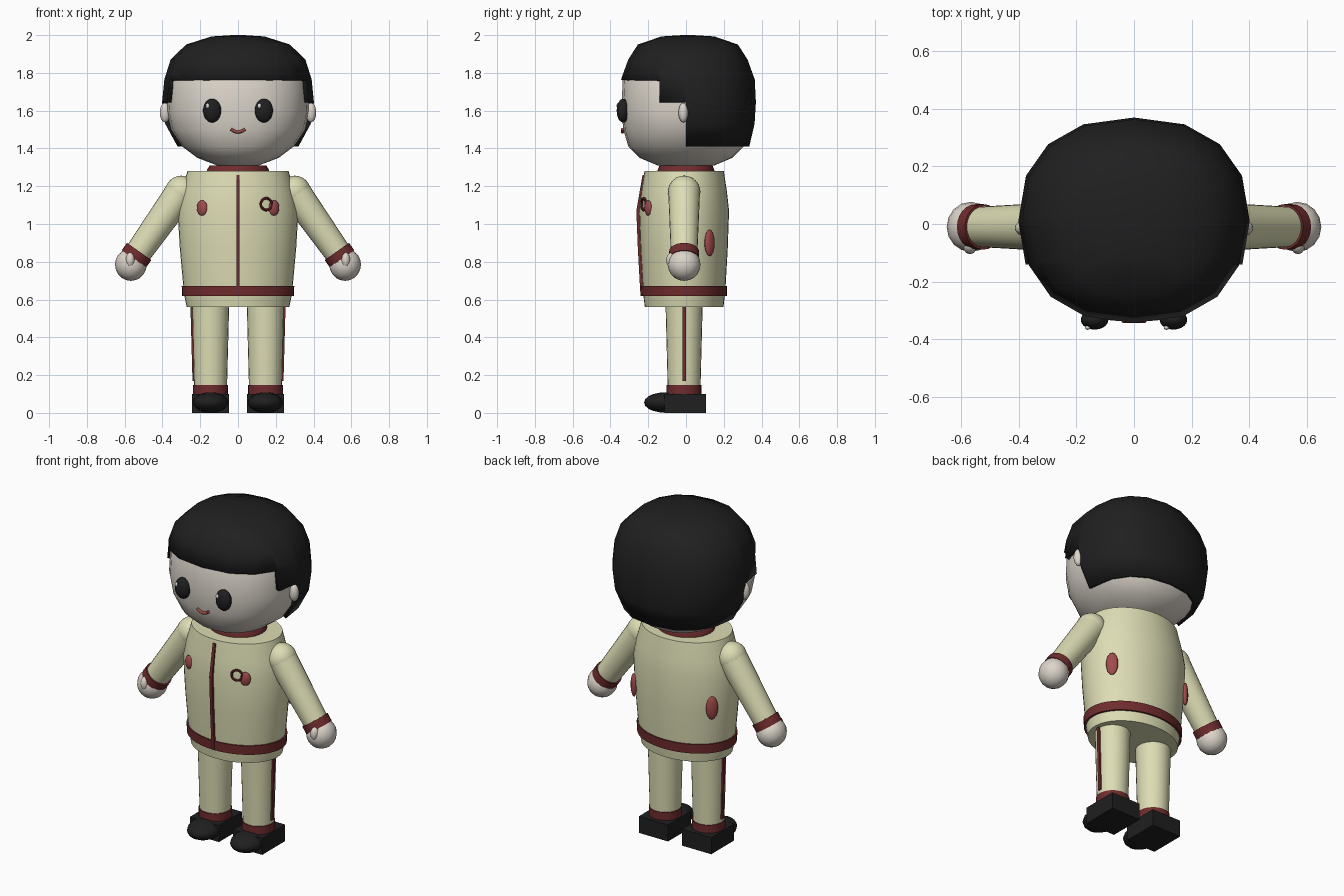
import bpy, bmesh, math
from mathutils import Vector

if "Cube" in bpy.data.objects:
    bpy.data.objects.remove(bpy.data.objects["Cube"], do_unlink=True)


def material(name, rgb):
    m = bpy.data.materials.new(name)
    m.use_nodes = True
    m.diffuse_color = (*rgb, 1)
    m.node_tree.nodes["Principled BSDF"].inputs["Base Color"].default_value = (*rgb, 1)
    return m


CREAM = material("cream cloth", (0.72, 0.72, 0.46))
SKIN = material("pale skin", (0.71, 0.66, 0.59))
TRIM = material("dark red trim", (0.16, 0.025, 0.027))
PATCH = material("red patch", (0.36, 0.07, 0.07))
BLACK = material("soft black", (0.014, 0.014, 0.014))
WHITE = material("eye shine", (0.75, 0.75, 0.75))


def finish(obj, name, mat, angle=40):
    obj.name = name
    obj.data.materials.clear()
    obj.data.materials.append(mat)
    bpy.ops.object.select_all(action="DESELECT")
    obj.select_set(True)
    bpy.context.view_layer.objects.active = obj
    if angle:
        bpy.ops.object.shade_smooth_by_angle(angle=math.radians(angle))
    return obj


def from_bmesh(bm, name, mat, angle=40):
    bmesh.ops.recalc_face_normals(bm, faces=bm.faces)
    me = bpy.data.meshes.new(name)
    bm.to_mesh(me)
    bm.free()
    obj = bpy.data.objects.new(name, me)
    bpy.context.collection.objects.link(obj)
    return finish(obj, name, mat, angle)


def skin_rings(bm, rings):
    # Join successive vertex loops and cap both ends
    n = len(rings[0])
    for a, b in zip(rings, rings[1:]):
        for i in range(n):
            j = (i + 1) % n
            bm.faces.new((a[i], a[j], b[j], b[i]))
    bm.faces.new(rings[0])
    bm.faces.new(rings[-1])


def loft_mesh(profile, seg, power):
    # Oval rings (z, rx, ry); a power below 1 makes them squarer
    bm = bmesh.new()
    rings = []
    for z, rx, ry in profile:
        ring = []
        for i in range(seg):
            t = 2 * math.pi * i / seg
            c, s = math.cos(t), math.sin(t)
            ring.append(bm.verts.new((rx * math.copysign(abs(c) ** power, c),
                                      ry * math.copysign(abs(s) ** power, s), z)))
        rings.append(ring)
    skin_rings(bm, rings)
    return bm


def loft(name, profile, mat, loc=(0, 0, 0), seg=32, power=1.0, axis=None):
    obj = from_bmesh(loft_mesh(profile, seg, power), name, mat)
    obj.location = loc
    if axis:
        obj.rotation_mode = "QUATERNION"
        obj.rotation_quaternion = axis.to_track_quat("Z", "Y")
    return obj


def ball(name, loc, radii, mat, seg=20, rings=12):
    bpy.ops.mesh.primitive_uv_sphere_add(segments=seg, ring_count=rings, location=loc)
    obj = bpy.context.object
    obj.scale = radii
    return finish(obj, name, mat, 60)


def strip(name, path, half_width, half_depth, mat):
    bm = bmesh.new()
    w, d = Vector(half_width), Vector(half_depth)
    rings = [[bm.verts.new(Vector(p) + o) for o in (w + d, w - d, -w - d, d - w)] for p in path]
    skin_rings(bm, rings)
    return from_bmesh(bm, name, mat, 0)


# Head
loft("head", [(1.298, 0.03, 0.04), (1.31, 0.11, 0.15), (1.35, 0.215, 0.245), (1.41, 0.295, 0.305),
              (1.5, 0.355, 0.332), (1.6, 0.377, 0.342), (1.765, 0.367, 0.335),
              (1.87, 0.32, 0.29), (1.93, 0.24, 0.23)], SKIN, seg=24, power=0.88)

# Hair cap with a stepped edge: fringe, sideburn, back
bm = loft_mesh([(1.41, 0.32, 0.325), (1.53, 0.385, 0.353), (1.645, 0.402, 0.36), (1.765, 0.39, 0.354),
                (1.87, 0.357, 0.316), (1.95, 0.275, 0.265), (1.993, 0.14, 0.14), (2.0, 0.03, 0.03)],
               16, 0.86)
bmesh.ops.translate(bm, verts=bm.verts, vec=(0, 0.01, 0))
for y in (-0.14, 0.0):
    bmesh.ops.bisect_plane(bm, geom=bm.verts[:] + bm.edges[:] + bm.faces[:],
                           plane_co=(0, y, 0), plane_no=(0, 1, 0))


def below_hairline(face):
    c = face.calc_center_median()
    edge = 1.765 if c.y < -0.14 else 1.645 if c.y < 0 else 1.412
    return c.z < edge


bmesh.ops.delete(bm, geom=[f for f in bm.faces if below_hairline(f)], context="FACES")
hair = from_bmesh(bm, "hair", BLACK)
shell = hair.modifiers.new("thickness", "SOLIDIFY")
shell.thickness = 0.025
shell.offset = -1

# Mouth
curve = bpy.data.curves.new("mouth", "CURVE")
curve.dimensions = "3D"
curve.bevel_depth = 0.008
curve.use_fill_caps = True
spline = curve.splines.new("POLY")
spline.points.add(8)
for i, pt in enumerate(spline.points):
    u = i / 4 - 1
    pt.co = (0.038 * u, -0.336, 1.487 + 0.016 * u * u, 1)
mouth = bpy.data.objects.new("mouth", curve)
bpy.context.collection.objects.link(mouth)
mouth.data.materials.append(PATCH)

# Jacket, belt and collar
loft("jacket", [(0.56, 0.272, 0.208), (0.615, 0.283, 0.215), (0.675, 0.29, 0.22), (0.87, 0.308, 0.231),
                (1.07, 0.32, 0.238), (1.17, 0.3, 0.227), (1.28, 0.268, 0.21)], CREAM, (0, -0.01, 0), 40)
loft("belt", [(0.618, 0.296, 0.226), (0.673, 0.298, 0.228)], TRIM, (0, -0.01, 0), 40)
loft("collar", [(1.27, 0.165, 0.15), (1.285, 0.165, 0.15), (1.31, 0.15, 0.14)], TRIM)
strip("jacket_placket", [(0, -0.233, 0.62), (0, -0.247, 0.87), (0, -0.255, 1.07), (0, -0.222, 1.26)],
      (0.009, 0, 0), (0, 0.008, 0), TRIM)

# Round badge on the left chest
bpy.ops.mesh.primitive_torus_add(major_radius=0.031, minor_radius=0.007, major_segments=24,
                                 minor_segments=8, location=(0.15, -0.224, 1.105),
                                 rotation=(math.pi / 2, 0, math.radians(21)))
finish(bpy.context.object, "chest_badge_ring", TRIM)

for s, side in ((1, "left"), (-1, "right")):
    # Face details
    ball(side + "_eye", (0.137 * s, -0.333, 1.6), (0.048, 0.034, 0.063), BLACK)
    ball(side + "_eye_shine", (0.137 * s - 0.024, -0.36, 1.626), (0.01, 0.008, 0.014), WHITE, 10, 6)
    ball(side + "_ear", (0.386 * s, -0.014, 1.59), (0.028, 0.026, 0.052), SKIN)

    # Cloth patches on chest and back
    chest = ball(side + "_chest_patch", (0.19 * s, -0.2, 1.085), (0.031, 0.016, 0.041), PATCH, 10, 8)
    chest.rotation_euler.z = math.radians(27 * s)
    back = ball(side + "_back_patch", (0.262 * s, 0.125, 0.9), (0.018, 0.034, 0.07), PATCH, 10, 8)
    back.rotation_euler.z = math.radians(43 * s)

    # Arm, cuff and hand
    shoulder = Vector((0.3 * s, -0.01, 1.17))
    wrist = Vector((0.537 * s, -0.01, 0.835))
    axis = (wrist - shoulder).normalized()
    length = (wrist - shoulder).length
    ball(side + "_shoulder", shoulder, (0.086, 0.086, 0.086), CREAM)
    loft(side + "_sleeve", [(0, 0.084, 0.084), (length, 0.07, 0.07)], CREAM, shoulder, 24, axis=axis)
    loft(side + "_cuff", [(-0.024, 0.079, 0.079), (0.024, 0.079, 0.079)], TRIM, wrist, 24, axis=axis)
    ball(side + "_hand", (0.567 * s, -0.01, 0.785), (0.084, 0.087, 0.086), SKIN, 16, 10)
    ball(side + "_thumb", (0.57 * s, -0.075, 0.808), (0.025, 0.03, 0.042), SKIN, 12, 8)

    # Leg, side stripe and ankle band
    x = 0.145 * s
    loft(side + "_leg", [(0.1, 0.086, 0.086), (0.6, 0.099, 0.099)], CREAM, (x, -0.01, 0), 24)
    strip(side + "_leg_stripe", [(0.233 * s, -0.01, 0.17), (0.244 * s, -0.01, 0.57)],
          (0, 0.009, 0), (0.008, 0, 0), TRIM)
    loft(side + "_ankle_band", [(0.09, 0.092, 0.092), (0.148, 0.092, 0.092)], TRIM, (x, -0.01, 0), 24)

    # Shoe with a rounded toe
    bpy.ops.mesh.primitive_cube_add(size=1, location=(x, -0.005, 0.05))
    bpy.context.object.scale = (0.196, 0.22, 0.1)
    finish(bpy.context.object, side + "_shoe", BLACK, 0)
    ball(side + "_shoe_toe", (x, -0.11, 0.055), (0.093, 0.112, 0.054), BLACK, 16, 10)
